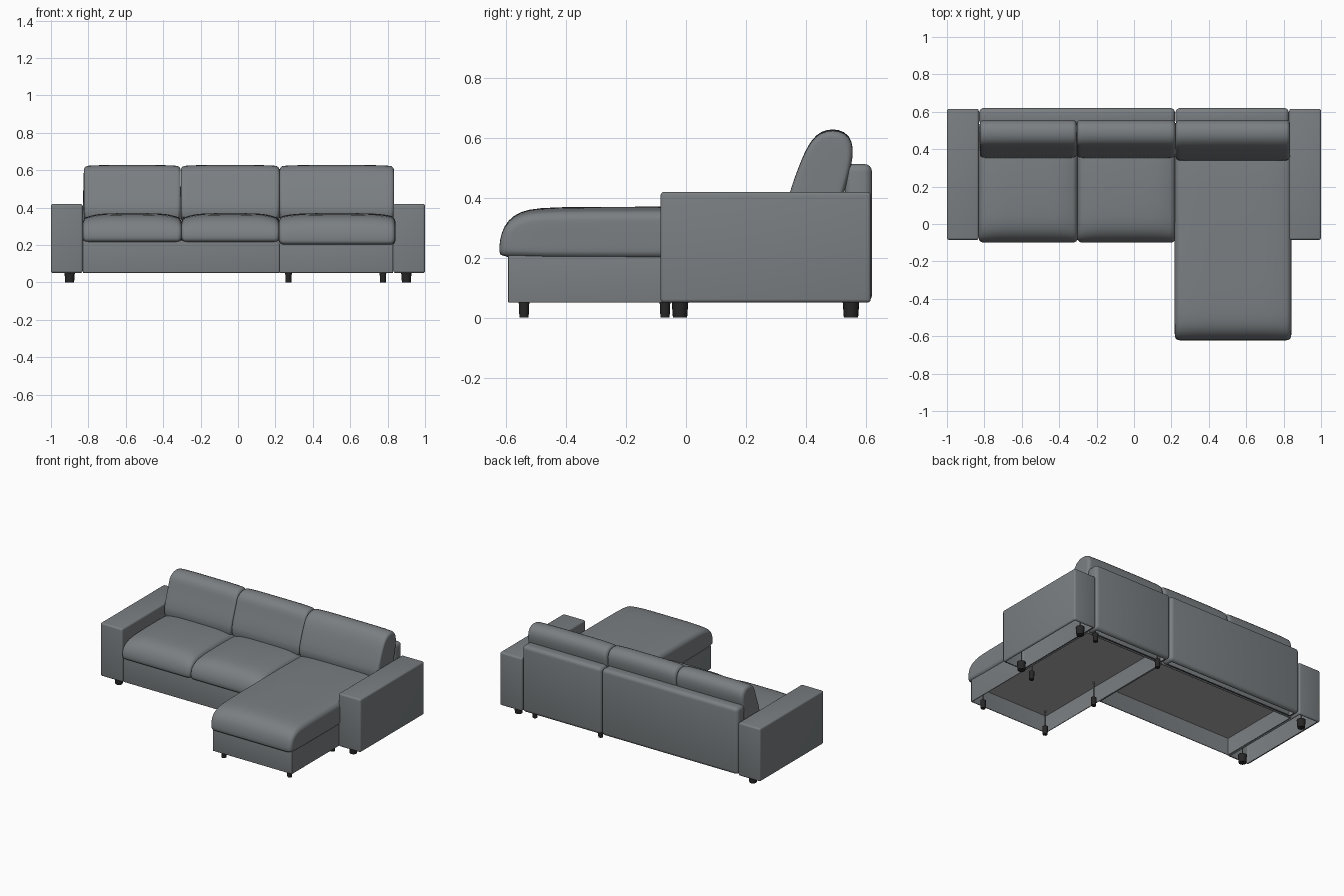
import bpy, bmesh
from math import sin, cos, pi, radians
from mathutils import Vector

cube = bpy.data.objects.get("Cube")
if cube:
    bpy.data.objects.remove(cube, do_unlink=True)


def material(name, rgb):
    m = bpy.data.materials.new(name)
    m.use_nodes = True
    m.diffuse_color = (*rgb, 1)
    bsdf = m.node_tree.nodes["Principled BSDF"]
    bsdf.inputs["Base Color"].default_value = (*rgb, 1)
    bsdf.inputs["Roughness"].default_value = 0.8
    return m


FABRIC = material("grey fabric", (0.195, 0.212, 0.222))
LINING = material("pale lining", (0.42, 0.42, 0.42))
BLACK = material("black plastic", (0.02, 0.02, 0.02))


def finish(bm, name, mat, angle=40):
    bmesh.ops.recalc_face_normals(bm, faces=bm.faces)
    mesh = bpy.data.meshes.new(name)
    bm.to_mesh(mesh)
    bm.free()
    mesh.materials.append(mat)
    ob = bpy.data.objects.new(name, mesh)
    bpy.context.collection.objects.link(ob)
    bpy.ops.object.select_all(action='DESELECT')
    ob.select_set(True)
    bpy.context.view_layer.objects.active = ob
    bpy.ops.object.shade_smooth_by_angle(angle=radians(angle))
    return ob


def box_mesh(lo, hi):
    lo, hi = Vector(lo), Vector(hi)
    bm = bmesh.new()
    bmesh.ops.create_cube(bm, size=1)
    for v in bm.verts:
        v.co = Vector((lo[i] + (v.co[i] + 0.5) * (hi[i] - lo[i]) for i in range(3)))
    return bm


def shell(name, lo, hi, radius):
    """Rounded upholstered box, open underneath, with thin walls."""
    bm = box_mesh(lo, hi)
    bmesh.ops.bevel(bm, geom=bm.edges[:], offset=radius, segments=4, profile=0.5,
                    affect='EDGES')
    bm.normal_update()
    bottom = max((f for f in bm.faces if f.normal.z < -0.99), key=lambda f: f.calc_area())
    bmesh.ops.delete(bm, geom=[bottom], context='FACES')
    ob = finish(bm, name, FABRIC)
    wall = ob.modifiers.new("wall", 'SOLIDIFY')
    wall.thickness, wall.offset = 0.003, -1


def cushion(name, x0, x1, profile, radius, crown):
    """Loft a side profile (y, z) across x with rounded ends and a domed top."""
    bm = bmesh.new()
    ys, zs = zip(*profile)
    cy, cz = (min(ys) + max(ys)) / 2, (min(zs) + max(zs)) / 2
    hy, hz = (max(ys) - min(ys)) / 2, (max(zs) - min(zs)) / 2
    mid, half = (x0 + x1) / 2, (x1 - x0) / 2
    ends = [(half - radius * (1 - sin(a)), radius * (1 - cos(a)))
            for a in (pi / 2 * k / 5 for k in range(5, -1, -1))]
    flat = [((half - radius) * k / 6, 0) for k in range(5, -1, -1)]
    right = ends + flat
    stations = right + [(-x, d) for x, d in reversed(right[:-1])]
    rings = []
    for x, d in stations:
        ring = []
        for y, z in profile:
            up = max(0, (z - cz) / hz)
            drop = crown * abs(x / half) ** 5 * up
            ring.append(bm.verts.new((mid + x, cy + (y - cy) * (1 - d / hy),
                                      cz + (z - cz) * (1 - d / hz) - drop)))
        rings.append(ring)
    n = len(profile)
    for a, b in zip(rings, rings[1:]):
        for i in range(n):
            bm.faces.new((a[i], a[(i + 1) % n], b[(i + 1) % n], b[i]))
    bm.faces.new(rings[0])
    bm.faces.new(rings[-1])
    ob = finish(bm, name, FABRIC, 70)
    sub = ob.modifiers.new("soften", 'SUBSURF')
    sub.levels = sub.render_levels = 1


def seat_profile(front, bottom, top):
    """Side outline of a seat cushion with a full rounded front."""
    return [(front + 0.02, bottom), (front + 0.003, bottom + 0.01), (front, bottom + 0.035),
            (front + 0.008, top - 0.085), (front + 0.03, top - 0.045),
            (front + 0.07, top - 0.016), (front + 0.13, top - 0.004), (front + 0.25, top),
            (0.3, top), (0.47, top - 0.01), (0.5, top - 0.04),
            (0.5, bottom + 0.02), (0.48, bottom), (0.2, bottom)]


# Frame: arms, bases and backs
FLOOR, CEILING = 0.05, 0.172
shell("right_arm", (-1, -0.085, FLOOR), (-0.83, 0.616, 0.419), 0.012)
shell("left_arm", (0.83, -0.085, FLOOR), (1, 0.616, 0.419), 0.012)
shell("sofa_base", (-0.83, -0.075, FLOOR), (0.22, 0.535, 0.225), 0.004)
shell("chaise_base", (0.22, -0.593, FLOOR), (0.83, 0.535, 0.21), 0.004)
shell("sofa_back", (-0.828, 0.53, FLOOR), (0.219, 0.62, 0.512), 0.025)
shell("chaise_back", (0.222, 0.53, FLOOR), (0.828, 0.62, 0.512), 0.025)

# Lining panels stretched under the seats
for name, x0, x1, y0 in (("sofa", -0.828, 0.218, -0.073), ("chaise", 0.222, 0.828, -0.591)):
    finish(box_mesh((x0, y0, CEILING), (x1, 0.533, CEILING + 0.008)), name + "_lining", LINING)

# Seat cushions
cushion("right_seat_cushion", -0.83, -0.301, seat_profile(-0.101, 0.212, 0.37), 0.024, 0.03)
cushion("middle_seat_cushion", -0.303, 0.222, seat_profile(-0.101, 0.212, 0.37), 0.024, 0.03)
cushion("chaise_cushion", 0.217, 0.842, seat_profile(-0.624, 0.197, 0.37), 0.028, 0.02)

# Leaning back cushions
BACK = [(0.335, 0.34), (0.345, 0.41), (0.37, 0.48), (0.397, 0.55), (0.42, 0.595),
        (0.45, 0.622), (0.49, 0.63), (0.53, 0.621), (0.555, 0.59), (0.558, 0.54),
        (0.543, 0.47), (0.522, 0.4), (0.505, 0.34), (0.42, 0.32)]
for name, x0, x1, shift in (("right", -0.825, -0.306, 0.012), ("middle", -0.306, 0.222, 0.012),
                            ("left", 0.222, 0.834, -0.003)):
    cushion(name + "_back_cushion", x0, x1, [(y + shift * (y < 0.42), z) for y, z in BACK],
            0.022, 0.006)


# Tapered legs, each on a thin stem fixed inside the frame
def cone(name, x, y, z0, z1, r0, r1, mat):
    bm = bmesh.new()
    bmesh.ops.create_cone(bm, cap_ends=True, segments=16, radius1=r0, radius2=r1, depth=z1 - z0)
    bmesh.ops.translate(bm, verts=bm.verts, vec=(x, y, (z0 + z1) / 2))
    finish(bm, name, mat)


def leg(name, x, y, r, stem_top):
    cone(name, x, y, 0, 0.056, r * 0.85, r, BLACK)
    cone(name + "_stem", x, y, 0.05, stem_top, 0.004, 0.004, FABRIC)


for x in (-0.9, 0.9):
    for y in (-0.02, 0.55):
        leg("arm_leg", x, y, 0.028, 0.417)
for x in (0.27, 0.775):
    for y in (-0.54, -0.07):
        leg("chaise_leg", x, y, 0.018, CEILING)
    leg("chaise_back_leg", x, 0.55, 0.018, 0.5)
